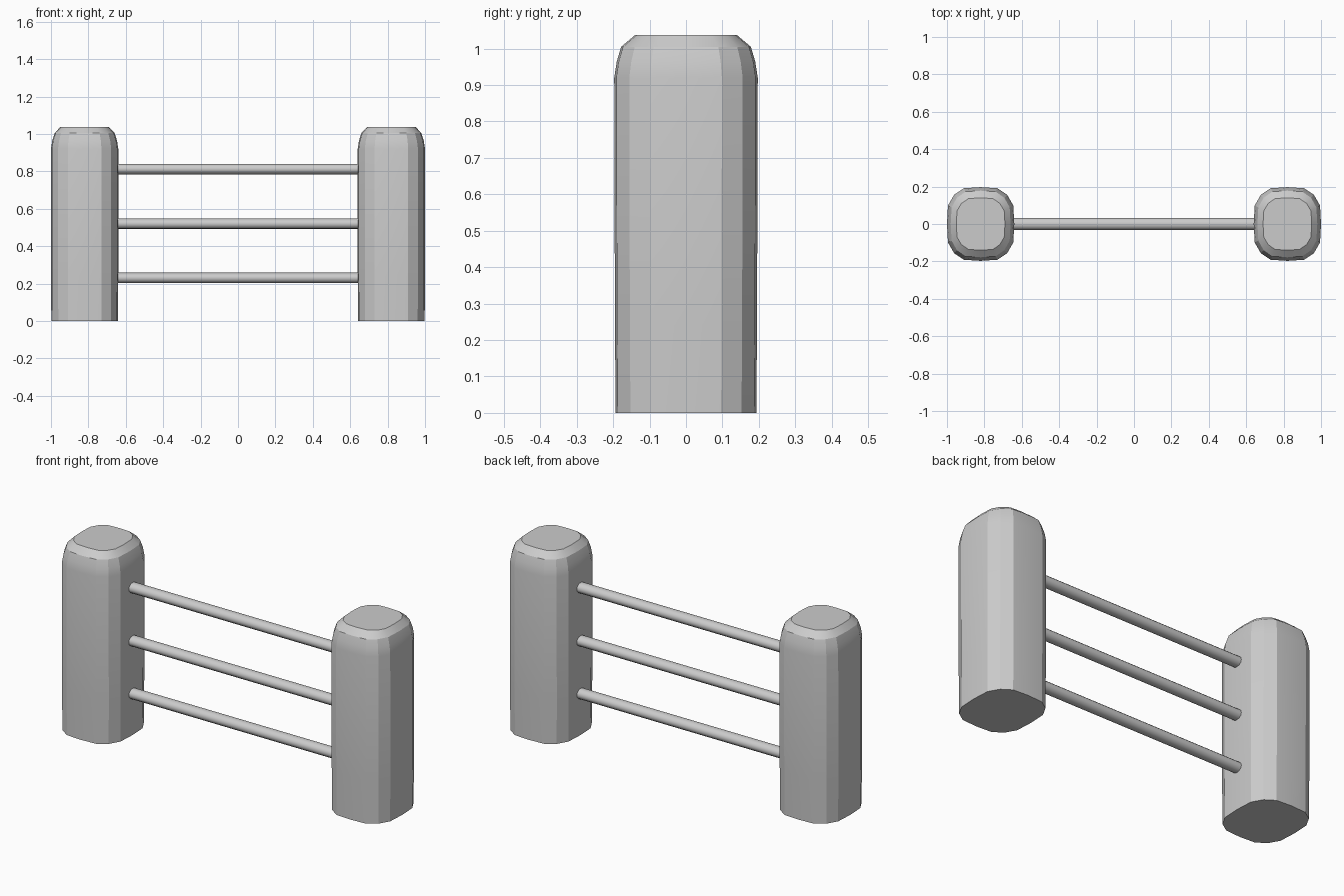
import bpy
import bmesh
from math import cos, sin, pi, radians

cube = bpy.data.objects.get("Cube")
if cube:
    bpy.data.objects.remove(cube, do_unlink=True)

grey = bpy.data.materials.new("plain grey")
grey.use_nodes = True
colour = (0.6, 0.6, 0.6, 1)
grey.diffuse_color = colour
grey.node_tree.nodes["Principled BSDF"].inputs["Base Color"].default_value = colour


def loft(name, rings, angle):
    """Skin a stack of equal-sized point rings and cap both ends."""
    bm = bmesh.new()
    loops = [[bm.verts.new(p) for p in ring] for ring in rings]
    for low, high in zip(loops, loops[1:]):
        for i in range(len(low)):
            j = (i + 1) % len(low)
            bm.faces.new((low[i], low[j], high[j], high[i]))
    bm.faces.new(loops[0][::-1])
    bm.faces.new(loops[-1])
    bmesh.ops.recalc_face_normals(bm, faces=bm.faces)
    mesh = bpy.data.meshes.new(name)
    bm.to_mesh(mesh)
    bm.free()
    mesh.materials.append(grey)
    obj = bpy.data.objects.new(name, mesh)
    bpy.context.collection.objects.link(obj)
    bpy.ops.object.select_all(action="DESELECT")
    obj.select_set(True)
    bpy.context.view_layer.objects.active = obj
    bpy.ops.object.shade_smooth_by_angle(angle=radians(angle))
    return obj


# Rounded square section: one quarter turned four times
quarter = [(1, 0), (0.97, 0.5), (0.79, 0.79), (0.5, 0.97)]
section = []
for _ in range(4):
    section += quarter
    quarter = [(-y, x) for x, y in quarter]

# Posts: height, half width, half depth, with a bevelled cap
profile = [(0, 0.178, 0.193), (0.24, 0.18, 0.195), (0.92, 0.18, 0.197),
           (0.965, 0.173, 0.19), (1.005, 0.16, 0.178), (1.037, 0.13, 0.14)]
for side, name in ((1, "left_post"), (-1, "right_post")):
    loft(name, [[(side * 0.82 + x * w, y * d, z) for x, y in section]
                for z, w, d in profile], 24)

# Rails: slim bars running into both posts
SIDES = 12
for name, z in (("lower_rail", 0.23), ("middle_rail", 0.52), ("upper_rail", 0.812)):
    turns = [2 * pi * i / SIDES for i in range(SIDES)]
    loft(name, [[(x, 0.032 * cos(t), z + 0.028 * sin(t)) for t in turns]
                for x in (-0.7, 0.7)], 40)
